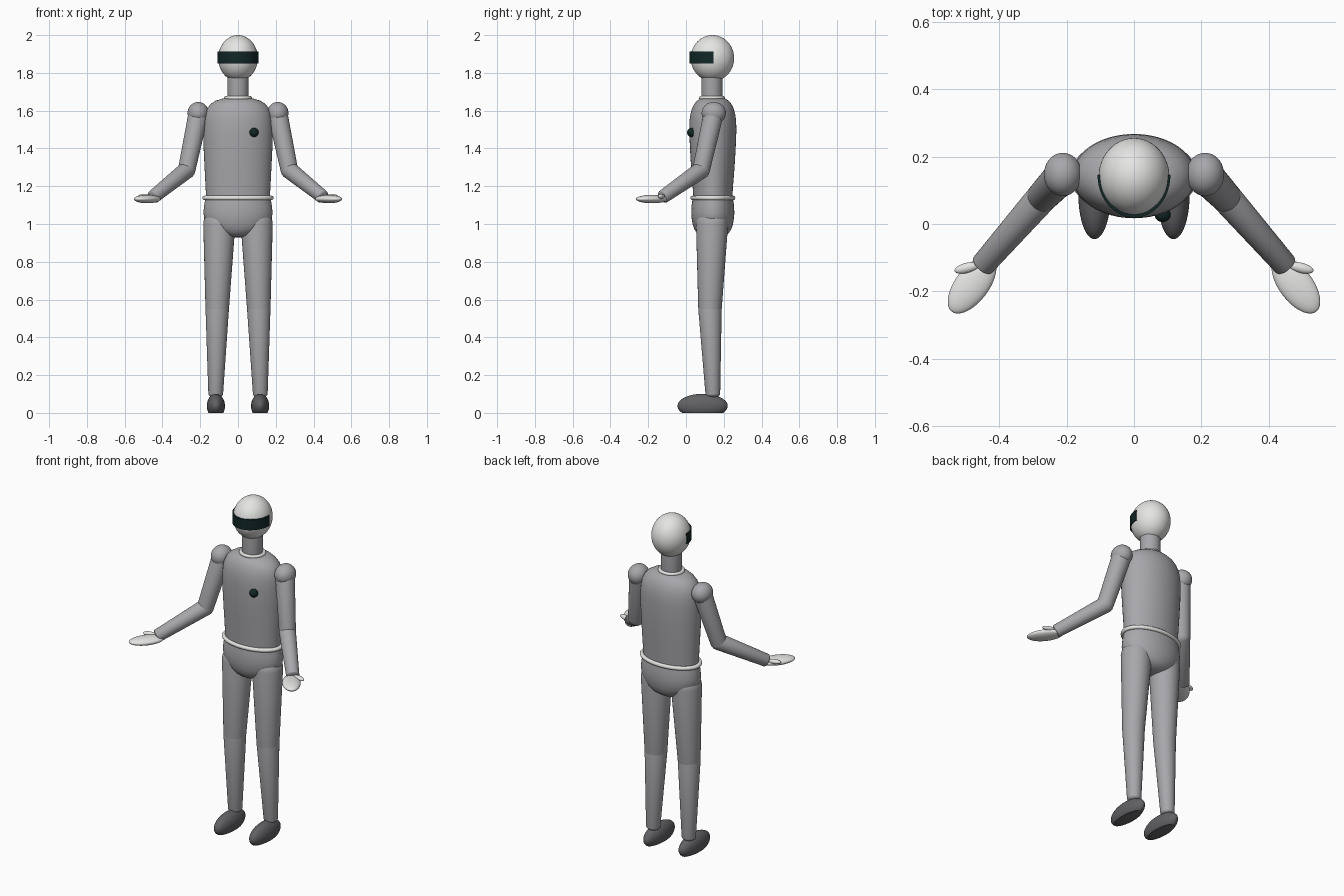
import bpy, bmesh, math
from mathutils import Vector, Matrix

if "Cube" in bpy.data.objects:
    bpy.data.objects.remove(bpy.data.objects["Cube"])

SEG = 48


def material(name, rgb):
    m = bpy.data.materials.new(name)
    m.diffuse_color = (*rgb, 1)
    m.use_nodes = True
    m.node_tree.nodes["Principled BSDF"].inputs["Base Color"].default_value = m.diffuse_color
    return m


BODY = material("body grey", (0.39, 0.39, 0.41))
LIGHT = material("light grey", (0.78, 0.78, 0.77))
DARK = material("shoe grey", (0.12, 0.12, 0.13))
GLASS = material("visor black green", (0.006, 0.02, 0.02))


def finish(name, bm, mat, angle=50):
    bmesh.ops.recalc_face_normals(bm, faces=bm.faces[:])
    me = bpy.data.meshes.new(name)
    bm.to_mesh(me)
    bm.free()
    me.materials.append(mat)
    ob = bpy.data.objects.new(name, me)
    bpy.context.collection.objects.link(ob)
    bpy.ops.object.select_all(action='DESELECT')
    ob.select_set(True)
    bpy.context.view_layer.objects.active = ob
    bpy.ops.object.shade_smooth_by_angle(angle=math.radians(angle))
    return ob


def loft(name, rings, mat, matrix):
    """Closed skin over elliptical rings (z, rx, ry)."""
    bm = bmesh.new()
    loops = []
    for z, rx, ry in rings:
        loops.append([bm.verts.new(matrix @ Vector((
            rx * math.cos(2 * math.pi * i / SEG),
            ry * math.sin(2 * math.pi * i / SEG), z))) for i in range(SEG)])
    for a, b in zip(loops, loops[1:]):
        for i in range(SEG):
            j = (i + 1) % SEG
            bm.faces.new((a[i], a[j], b[j], b[i]))
    bm.faces.new(loops[0])
    bm.faces.new(loops[-1])
    return finish(name, bm, mat)


def limb(name, p0, p1, r0, r1, mat, end_cap=1.0):
    """Tapered round limb with domed ends."""
    p0, p1 = Vector(p0), Vector(p1)
    d = p1 - p0
    angles = [math.radians(a) for a in (88, 75, 60, 45, 30, 15, 0)]
    rings = [(-r0 * math.sin(a), r0 * math.cos(a), r0 * math.cos(a)) for a in angles]
    rings += [(d.length + end_cap * r1 * math.sin(a), r1 * math.cos(a), r1 * math.cos(a))
              for a in reversed(angles)]
    m = Matrix.Translation(p0) @ d.to_track_quat('Z', 'Y').to_matrix().to_4x4()
    return loft(name, rings, mat, m)


def ellipsoid(name, c, r, mat, turn=0.0, floor=False):
    bm = bmesh.new()
    m = Matrix.Translation(c) @ Matrix.Rotation(turn, 4, 'Z') @ Matrix.Diagonal((*r, 1))
    bmesh.ops.create_uvsphere(bm, u_segments=SEG, v_segments=28, radius=1, matrix=m)
    if floor:  # flat sole at ground level
        bmesh.ops.bisect_plane(bm, geom=bm.verts[:] + bm.edges[:] + bm.faces[:],
                               plane_co=(0, 0, 0), plane_no=(0, 0, 1), clear_inner=True)
        bmesh.ops.holes_fill(bm, edges=[e for e in bm.edges if e.is_boundary])
    return finish(name, bm, mat, 35)


def band(name, c, rx, ry, thick, mat):
    """Elliptical ring of round section."""
    bm = bmesh.new()
    n = 12
    g = []
    for i in range(SEG):
        a = 2 * math.pi * i / SEG
        row = []
        for k in range(n):
            b = 2 * math.pi * k / n
            o = thick * math.cos(b)
            row.append(bm.verts.new((c[0] + (rx + o) * math.cos(a),
                                     c[1] + (ry + o) * math.sin(a),
                                     c[2] + thick * math.sin(b))))
        g.append(row)
    for i in range(SEG):
        for k in range(n):
            i2, k2 = (i + 1) % SEG, (k + 1) % n
            bm.faces.new((g[i][k], g[i2][k], g[i2][k2], g[i][k2]))
    return finish(name, bm, mat)


# Head and neck
ellipsoid("head", (0, 0.14, 1.878), (0.105, 0.115, 0.122), LIGHT)
limb("neck", (0, 0.137, 1.66), (0, 0.137, 1.80), 0.056, 0.056, BODY, 0.1)
band("collar", (0, 0.138, 1.667), 0.065, 0.06, 0.010, LIGHT)

# Visor: thin curved plate round the front half of the head
bm = bmesh.new()
cols = []
for i in range(37):
    a = math.pi * (1 + i / 36)
    cols.append([bm.verts.new((rx * math.cos(a), 0.145 + ry * math.sin(a), z))
                 for rx, ry, z in ((0.108, 0.126, 1.85), (0.108, 0.126, 1.912),
                                   (0.099, 0.117, 1.912), (0.099, 0.117, 1.85))])
for a, b in zip(cols, cols[1:]):
    for k in range(4):
        bm.faces.new((a[k], a[(k + 1) % 4], b[(k + 1) % 4], b[k]))
bm.faces.new(cols[0])
bm.faces.new(cols[-1])
finish("visor", bm, GLASS)

# Torso, belt and pelvis
centre = Matrix.Translation((0, 0.142, 0))
loft("torso", [(1.13, 0.168, 0.103), (1.2, 0.172, 0.107), (1.3, 0.177, 0.115),
               (1.4, 0.182, 0.121), (1.5, 0.184, 0.125), (1.55, 0.181, 0.123),
               (1.585, 0.175, 0.118), (1.615, 0.162, 0.109), (1.637, 0.143, 0.097),
               (1.653, 0.117, 0.083), (1.663, 0.085, 0.067), (1.667, 0.05, 0.045)],
     BODY, centre)
band("belt", (0, 0.142, 1.138), 0.177, 0.107, 0.012, LIGHT)
loft("pelvis", [(0.928, 0.02, 0.015), (0.931, 0.05, 0.045), (0.94, 0.085, 0.07),
                (0.955, 0.117, 0.087), (0.975, 0.145, 0.099), (1.0, 0.165, 0.107),
                (1.03, 0.179, 0.112), (1.06, 0.183, 0.114), (1.1, 0.179, 0.112),
                (1.14, 0.172, 0.106)], BODY, centre)
ellipsoid("chest_button", (0.085, 0.028, 1.485), (0.024, 0.022, 0.024), GLASS)

# Paired limbs
for s, side in ((-1, "right"), (1, "left")):
    hip, knee, ankle = (s * 0.099, 0.138, 1.0), (s * 0.11, 0.127, 0.55), (s * 0.118, 0.142, 0.10)
    limb(side + "_thigh", hip, knee, 0.085, 0.062, BODY)
    limb(side + "_shin", knee, ankle, 0.062, 0.039, BODY, 0.5)
    ellipsoid(side + "_shoe", (s * 0.117, 0.088, 0.037), (0.048, 0.133, 0.064), DARK, floor=True)

    elbow, wrist = (s * 0.272, 0.08, 1.285), (s * 0.447, -0.12, 1.145)
    ellipsoid(side + "_shoulder", (s * 0.211, 0.147, 1.587), (0.056, 0.064, 0.059), BODY)
    limb(side + "_upper_arm", (s * 0.212, 0.143, 1.57), elbow, 0.053, 0.046, BODY)
    limb(side + "_forearm", elbow, wrist, 0.046, 0.036, BODY, 0.3)
    ellipsoid(side + "_hand", (s * 0.48, -0.18, 1.132), (0.1, 0.05, 0.022), LIGHT,
              turn=math.atan2(-0.8, s * 0.6))
    ellipsoid(side + "_thumb", (s * 0.495, -0.13, 1.146), (0.038, 0.015, 0.013), LIGHT,
              turn=-s * 0.25)
